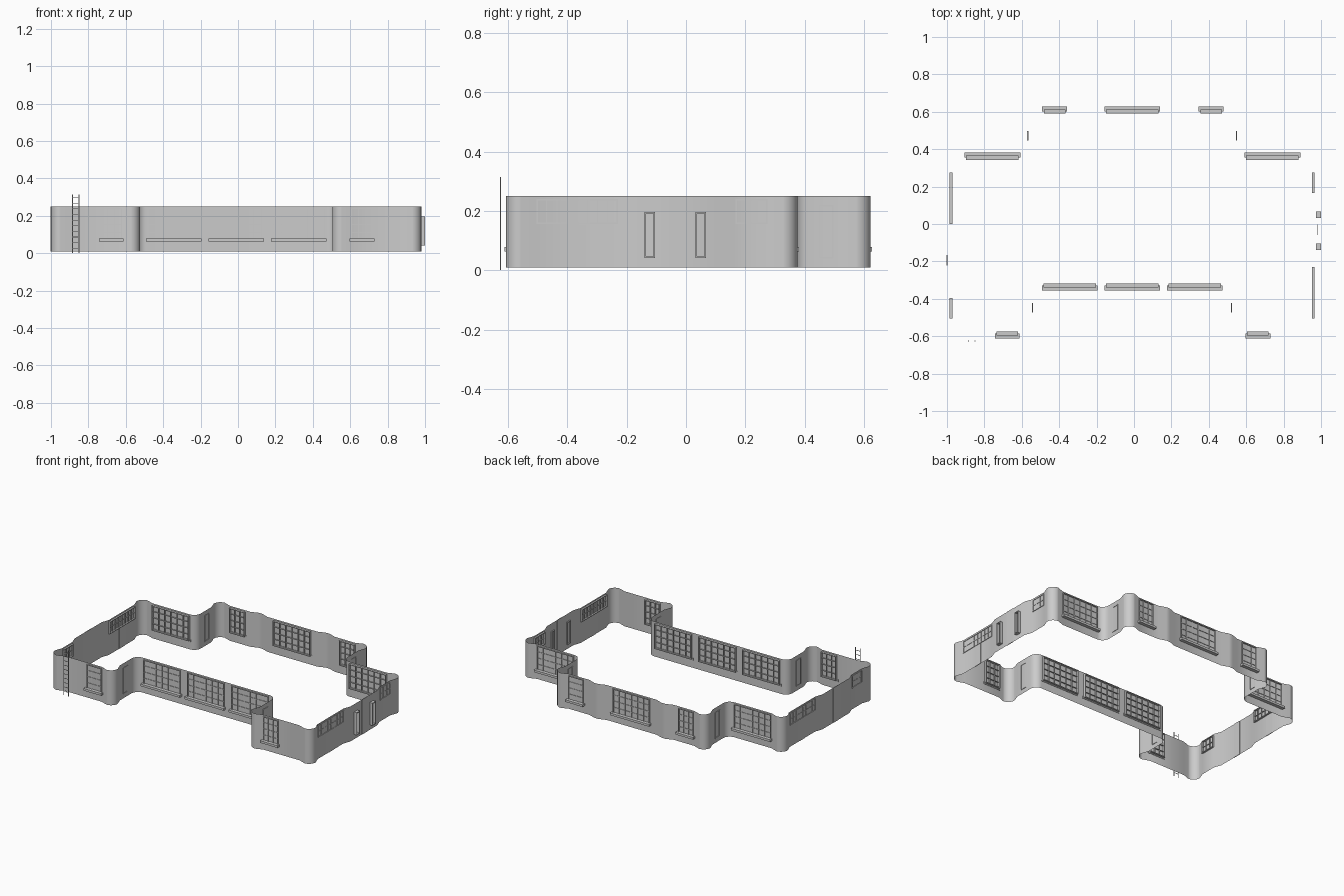
import bpy, bmesh, math
from mathutils import Vector, Matrix

if "Cube" in bpy.data.objects:
    bpy.data.objects.remove(bpy.data.objects["Cube"])

grey = bpy.data.materials.new("plain_grey")
grey.use_nodes = True
grey.diffuse_color = (0.6, 0.6, 0.6, 1)
grey.node_tree.nodes["Principled BSDF"].inputs["Base Color"].default_value = (0.6, 0.6, 0.6, 1)

BOTTOM, TOP = 0.01, 0.25
RECESS, RADIUS, SLOPE, STEPS = 0.018, 0.05, 0.05, 10


def add_object(name, mesh, matrix=Matrix()):
    mesh.materials.append(grey)
    obj = bpy.data.objects.new(name, mesh)
    obj.matrix_world = matrix
    bpy.context.collection.objects.link(obj)
    return obj


def boxes(name, spans, matrix=Matrix()):
    """One object from boxes given as (x0, x1, y0, y1, z0, z1)."""
    bm = bmesh.new()
    for x0, x1, y0, y1, z0, z1 in spans:
        size = Matrix.Diagonal((x1 - x0, y1 - y0, z1 - z0, 1))
        mid = Vector((x0 + x1, y0 + y1, z0 + z1)) / 2
        bmesh.ops.create_cube(bm, size=1, matrix=Matrix.Translation(mid) @ size)
    mesh = bpy.data.meshes.new(name)
    bm.to_mesh(mesh)
    bm.free()
    return add_object(name, mesh, matrix)


# Wall outline, counterclockwise along the recessed wall planes
LEFT, RIGHT, FRONT, BACK = -0.982, 0.962, -0.589, 0.605
MID_FRONT, WING_BACK = -0.332, 0.358
corners = [Vector(c) for c in (
    (LEFT, FRONT), (-0.542, FRONT), (-0.542, MID_FRONT), (0.522, MID_FRONT),
    (0.522, FRONT), (RIGHT, FRONT), (RIGHT, WING_BACK), (0.548, WING_BACK),
    (0.548, BACK), (-0.568, BACK), (-0.568, WING_BACK), (LEFT, WING_BACK))]
# Projecting piers along an edge, in direction of travel
piers = {5: [(-0.18, 0.11)], 8: [(0.26, 0.23), (-0.25, -0.28)], 11: [(-0.05, -0.345)]}

path = []
for i, corner in enumerate(corners):
    d1 = (corner - corners[i - 1]).normalized()
    d2 = (corners[(i + 1) % len(corners)] - corner).normalized()
    n1, n2 = Vector((d1.y, -d1.x)), Vector((d2.y, -d2.x))
    convex = d1.cross(d2) > 0
    tip = corner + RECESS * (n1 + n2) if convex else corner
    centre = tip + RADIUS * (d2 - d1)
    if convex:
        path.append(tip - (RADIUS + SLOPE) * d1 - RECESS * n1)
    for s in range(STEPS + 1):
        t = math.pi / 2 * s / STEPS
        path.append(centre + RADIUS * (d1 * math.sin(t) - d2 * math.cos(t)))
    if convex:
        path.append(tip + (RADIUS + SLOPE) * d2 - RECESS * n2)
    for a, b in piers.get(i, []):
        start, end = corner.copy(), corner.copy()
        axis = 0 if abs(d2.x) > 0.5 else 1
        start[axis], end[axis] = a, b
        path += [start - SLOPE * d2, start + RECESS * n2,
                 end + RECESS * n2, end + SLOPE * d2]

# Thin wall band
count = len(path)
verts = [(p.x, p.y, z) for z in (BOTTOM, TOP) for p in path]
faces = [(i, (i + 1) % count, (i + 1) % count + count, i + count) for i in range(count)]
mesh = bpy.data.meshes.new("outer_walls")
mesh.from_pydata(verts, [], faces)
walls = add_object("outer_walls", mesh)
bpy.ops.object.select_all(action="DESELECT")
walls.select_set(True)
bpy.context.view_layer.objects.active = walls
bpy.ops.object.shade_smooth_by_angle(angle=math.radians(30))

TURN = {"front": 0, "right": 90, "back": 180, "left": 270}


def placed(facing, x, y):
    """Local -y points out of the wall."""
    return Matrix.Translation((x, y, 0)) @ Matrix.Rotation(math.radians(TURN[facing]), 4, "Z")


def window(name, facing, x, y, width, z0, z1, cols, rows, sill=True, out=0.007, inner=0.015):
    w, f, m = width / 2, 0.005, 0.0015
    spans = [(-w, -w + f, -out, inner, z0, z1), (w - f, w, -out, inner, z0, z1),
             (-w + f, w - f, -out, inner, z0, z0 + f), (-w + f, w - f, -out, inner, z1 - f, z1)]
    for c in range(1, cols):
        u = -w + width * c / cols
        spans.append((u - m, u + m, -out * 0.6, inner * 0.6, z0, z1))
    for r in range(1, rows):
        z = z0 + (z1 - z0) * r / rows
        spans.append((-w, w, -out * 0.5, inner * 0.5, z - m, z + m))
    boxes(name, spans, placed(facing, x, y))
    if sill:
        boxes(name + "_sill", [(-w - 0.009, w + 0.009, -0.023, 0.003, 0.063, 0.078)],
              placed(facing, x, y))


# Tall windows with sills
for side, x in (("right_wing", -0.678), ("left_wing", 0.662)):
    window(side + "_front_window", "front", x, FRONT, 0.115, 0.07, 0.24, 3, 4)
for n, x in enumerate((-0.343, -0.01, 0.325)):
    window(f"middle_front_window_{n + 1}", "front", x, MID_FRONT, 0.28, 0.07, 0.24, 6, 4)
for side, x in (("right_wing", -0.757), ("left_wing", 0.74)):
    window(side + "_back_window", "back", x, WING_BACK, 0.28, 0.07, 0.24, 6, 4)
for n, (x, width) in enumerate(((-0.425, 0.115), (-0.01, 0.28), (0.412, 0.115))):
    window(f"back_window_{n + 1}", "back", x, BACK, width, 0.07, 0.24, round(width * 22), 4)

# High strip windows on the long ends
for facing, x, spans in (("right", RIGHT, ((-0.367, 0.275), (0.221, 0.108))),
                         ("left", LEFT, ((0.137, 0.275), (-0.45, 0.108)))):
    for n, (y, width) in enumerate(spans):
        window(f"{facing}_end_window_{n + 1}", facing, x, y, width, 0.156, 0.24,
               round(width * 29), 2, sill=False, out=0.004, inner=0.011)

# Narrow windows in the return walls
for name, facing, x, y in (("front_return_a", "right", -0.542, -0.447),
                           ("front_return_b", "left", 0.522, -0.447),
                           ("back_return_a", "right", 0.548, 0.472),
                           ("back_return_b", "left", -0.568, 0.472)):
    window(name + "_window", facing, x, y, 0.05, 0.04, 0.22, 1, 1,
           sill=False, out=0.003, inner=0.003)

# Slim upright casings on the right pier
for n, y in enumerate((-0.122, 0.05)):
    window(f"slot_casing_{n + 1}", "right", RIGHT + RECESS, y, 0.035, 0.042, 0.197, 1, 1,
           sill=False, out=0.02, inner=0.008)

# Flat panels on the ends
for name, facing, x, y, top in (("right_low_panel", "right", RIGHT, -0.365, 0.155),
                                ("left_low_panel", "left", LEFT, 0.14, 0.155),
                                ("right_door_panel", "right", RIGHT + RECESS, -0.03, TOP),
                                ("left_door_panel", "left", LEFT - RECESS, -0.195, TOP)):
    boxes(name, [(-0.028, 0.028, -0.002, 0.002, BOTTOM, top)], placed(facing, x, y))

# Ladder by the front corner
rails = [(x - 0.0015, x + 0.0015, -0.627, -0.624, 0, 0.315) for x in (-0.885, -0.85)]
rungs = [(-0.885, -0.85, -0.6265, -0.6245, 0.025 + 0.03 * k, 0.028 + 0.03 * k) for k in range(10)]
boxes("ladder", rails + rungs)
